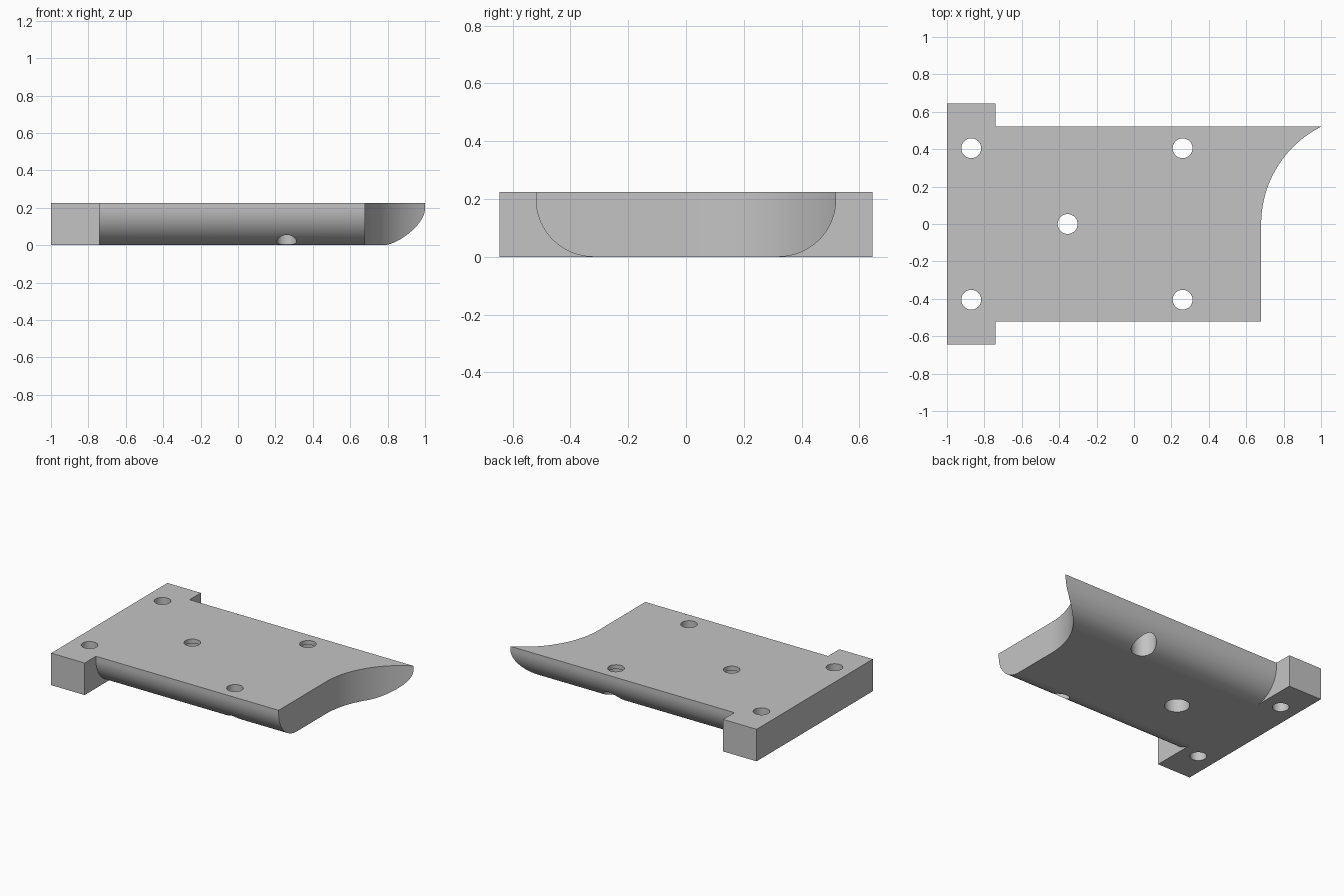
import bpy, bmesh, math
from mathutils import Vector

if "Cube" in bpy.data.objects:
    bpy.data.objects.remove(bpy.data.objects["Cube"], do_unlink=True)

HEIGHT, HALF_WIDTH, ROUND = 0.225, 0.52, 0.2
STEP_X, END_X, ARC_R = -0.74, 0.68, 0.5825

grey = bpy.data.materials.new("plain grey")
grey.use_nodes = True
grey.diffuse_color = (0.55, 0.55, 0.55, 1)
grey.node_tree.nodes["Principled BSDF"].inputs["Base Color"].default_value = grey.diffuse_color


def prism(name, outline, direction):
    """Extrude a closed outline of 3D points along a direction."""
    bm = bmesh.new()
    face = bm.faces.new([bm.verts.new(p) for p in outline])
    moved = bmesh.ops.extrude_face_region(bm, geom=[face])["geom"]
    bmesh.ops.translate(bm, vec=Vector(direction),
                        verts=[v for v in moved if isinstance(v, bmesh.types.BMVert)])
    bmesh.ops.recalc_face_normals(bm, faces=bm.faces)
    mesh = bpy.data.meshes.new(name)
    bm.to_mesh(mesh)
    bm.free()
    mesh.materials.append(grey)
    obj = bpy.data.objects.new(name, mesh)
    bpy.context.collection.objects.link(obj)
    return obj


def cut(target, cutter):
    """Subtract the cutter for good, then discard it."""
    cutter.hide_render = True
    mod = target.modifiers.new("cut", 'BOOLEAN')
    mod.operation, mod.solver, mod.object = 'DIFFERENCE', 'EXACT', cutter
    bpy.ops.object.modifier_apply(modifier=mod.name)
    bpy.data.objects.remove(cutter, do_unlink=True)


def drill(target, x, y, radius, bottom, top):
    ring = [(x + radius * math.cos(a), y + radius * math.sin(a), bottom)
            for a in (math.tau * i / 48 for i in range(48))]
    cut(target, prism("hole_cutter", ring, (0, 0, top - bottom)))


# Plate: plan outline with a wide end bar and one concave corner
sweep = math.asin(HALF_WIDTH / ARC_R)
concave = [(END_X + ARC_R * (1 - math.cos(a)), ARC_R * math.sin(a))
           for a in (sweep * i / 32 for i in range(33))]
plan = [(-1, -0.645), (STEP_X, -0.645), (STEP_X, -HALF_WIDTH), (END_X, -HALF_WIDTH)]
plan += concave + [(STEP_X, HALF_WIDTH), (STEP_X, 0.645), (-1, 0.645)]
plate = prism("mounting_plate", [(x, y, 0) for x, y in plan], (0, 0, HEIGHT))
bpy.context.view_layer.objects.active = plate
plate.select_set(True)

# Rounded lower long edges
inner = HALF_WIDTH - ROUND
for side in (-1, 1):
    arc = [(inner + ROUND * math.sin(a), ROUND * (1 - math.cos(a)))
           for a in (math.pi / 2 * i / 24 for i in range(25))]
    profile = arc + [(0.6, ROUND), (0.6, -0.1), (inner, -0.1)]
    cut(plate, prism("edge_cutter", [(STEP_X, side * y, z) for y, z in profile], (2, 0, 0)))

# Through holes, two of them widened from below
for x, y in ((-0.87, 0.405), (-0.87, -0.405), (0.26, 0.405), (0.26, -0.405), (-0.355, 0)):
    drill(plate, x, y, 0.053, -0.1, 0.4)
for x, y in ((0.26, 0.405), (-0.355, 0)):
    drill(plate, x, y, 0.08, -0.1, 0.195)

# Smooth curves with crisp edges
bpy.ops.object.shade_smooth_by_angle(angle=math.radians(30))
plate.modifiers.new("flat_faces", 'WEIGHTED_NORMAL').keep_sharp = True
